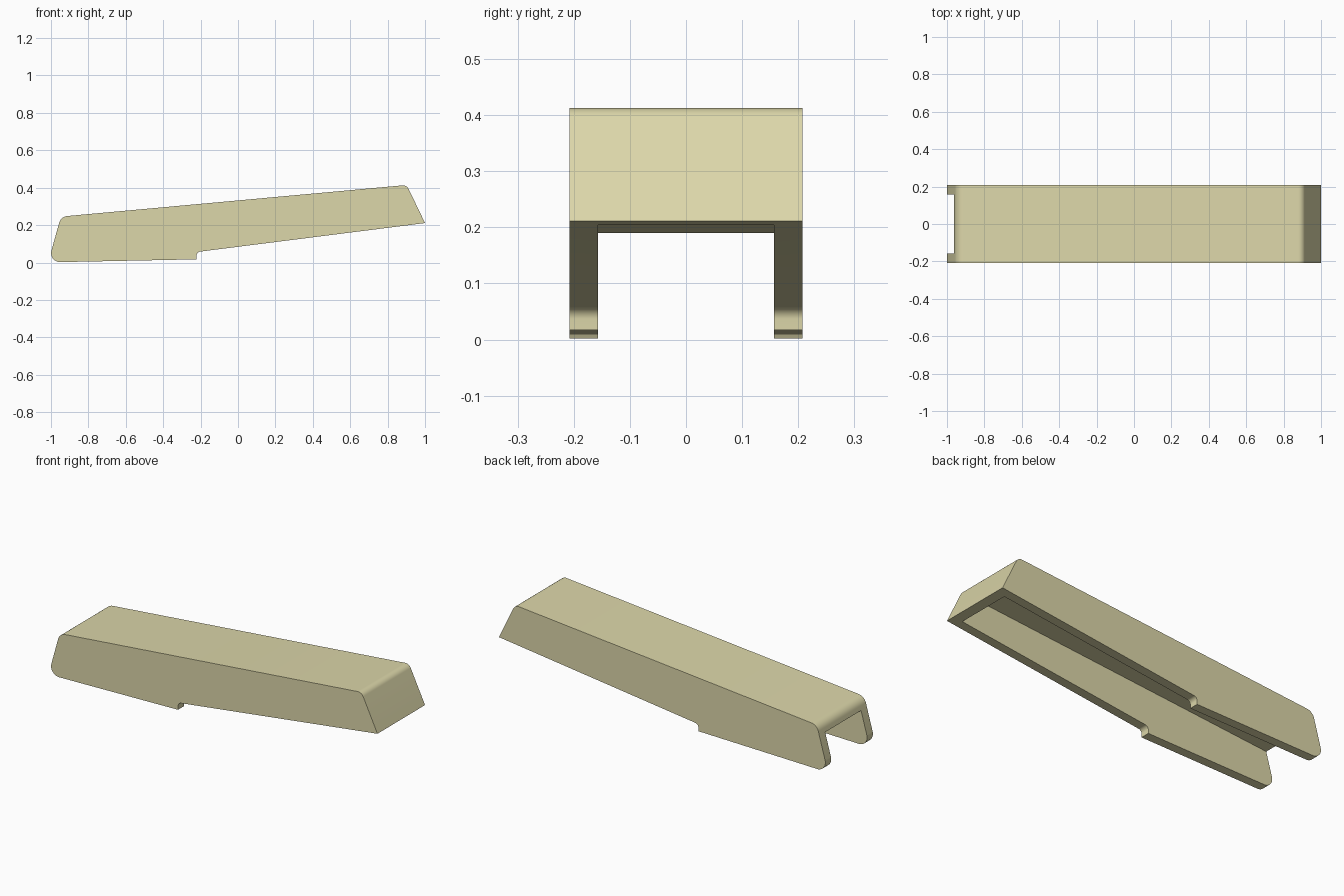
import bpy, bmesh, math
from mathutils import Vector

if "Cube" in bpy.data.objects:
    bpy.data.objects.remove(bpy.data.objects["Cube"])


def rounded(points, segments=8):
    """Turn (x, z, radius) corners into an outline with filleted corners."""
    out = []
    n = len(points)
    for i, (x, z, r) in enumerate(points):
        p = Vector((x, z))
        if r == 0:
            out.append(p)
            continue
        a = (Vector(points[i - 1][:2]) - p).normalized()
        b = (Vector(points[(i + 1) % n][:2]) - p).normalized()
        half = a.angle(b) / 2
        centre = p + (a + b).normalized() * (r / math.sin(half))
        reach = r / math.tan(half)
        start, end = p + a * reach - centre, p + b * reach - centre
        for k in range(segments + 1):
            t = k / segments
            out.append(centre + start.slerp(end, t) if hasattr(start, "slerp") and len(start) > 2
                       else centre + (start * (1 - t) + end * t).normalized() * r)
    return out


def extrude_profile(name, outline, half_width):
    """Extrude an XZ outline symmetrically along Y."""
    bm = bmesh.new()
    face = bm.faces.new([bm.verts.new((p.x, -half_width, p.y)) for p in outline])
    res = bmesh.ops.extrude_face_region(bm, geom=[face])
    verts = [g for g in res["geom"] if isinstance(g, bmesh.types.BMVert)]
    bmesh.ops.translate(bm, verts=verts, vec=(0, 2 * half_width, 0))
    bmesh.ops.recalc_face_normals(bm, faces=bm.faces)
    mesh = bpy.data.meshes.new(name)
    bm.to_mesh(mesh)
    bm.free()
    obj = bpy.data.objects.new(name, mesh)
    bpy.context.collection.objects.link(obj)
    return obj


# Outer wedge-shaped cover with rounded corners and a step underneath
cover = extrude_profile("channel_cover", rounded([
    (-1.015, 0.001, 0.048),
    (-0.222, 0.017, 0),
    (-0.222, 0.056, 0.022),
    (1.0, 0.211, 0),
    (0.902, 0.4145, 0.035),
    (-0.947, 0.2455, 0.05),
]), 0.208)

# Inner channel, open at the bottom and at the left end
cutter = extrude_profile("channel_cutter", rounded([
    (-1.2, -0.2, 0),
    (1.142, -0.2, 0),
    (0.871, 0.359, 0),
    (-1.2, 0.1685, 0),
]), 0.157)
cutter.hide_render = True

cut = cover.modifiers.new("channel", "BOOLEAN")
cut.operation = "DIFFERENCE"
cut.solver = "EXACT"
cut.object = cutter

bpy.context.view_layer.objects.active = cover
cover.select_set(True)
bpy.ops.object.modifier_apply(modifier="channel")
bpy.data.objects.remove(cutter, do_unlink=True)

# Pale olive finish
mat = bpy.data.materials.new("pale_olive")
mat.diffuse_color = (0.72, 0.68, 0.40, 1)
mat.use_nodes = True
mat.node_tree.nodes["Principled BSDF"].inputs["Base Color"].default_value = mat.diffuse_color
cover.data.materials.clear()
cover.data.materials.append(mat)
bpy.ops.object.shade_smooth_by_angle(angle=math.radians(30))
